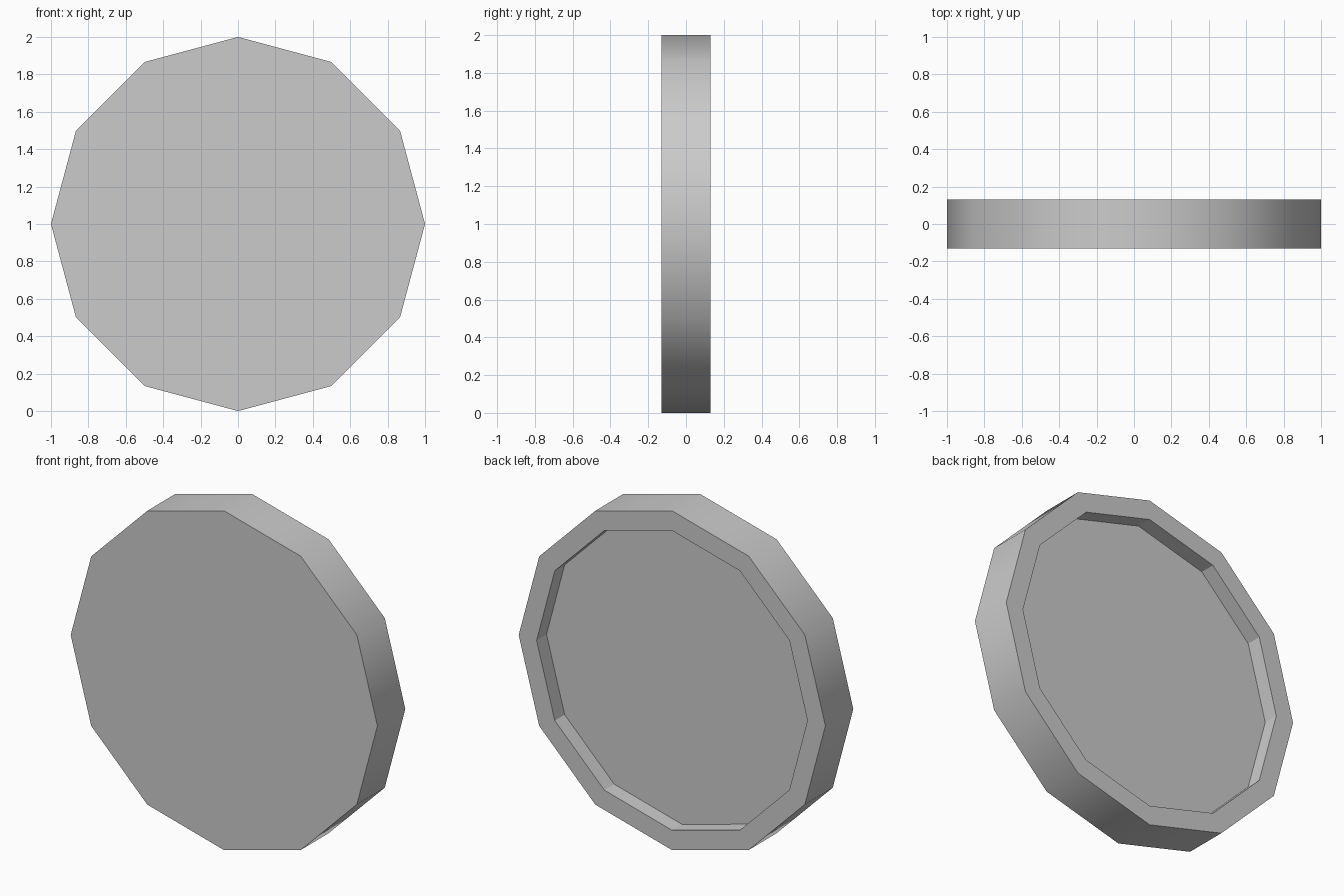
import bpy, bmesh
from math import sin, cos, tau

cube = bpy.data.objects.get("Cube")
if cube:
    bpy.data.objects.remove(cube, do_unlink=True)

SIDES = 12
RADIUS, INNER = 1.0, 0.883
HALF, RECESS = 0.13, 0.092

# Single plain grey
grey = bpy.data.materials.new("light grey")
grey.use_nodes = True
colour = (0.6, 0.6, 0.6, 1)
grey.diffuse_color = colour
grey.node_tree.nodes["Principled BSDF"].inputs["Base Color"].default_value = colour

bm = bmesh.new()


def ring(radius, y):
    return [bm.verts.new((radius * cos(tau * i / SIDES), y,
                          1 + radius * sin(tau * i / SIDES)))
            for i in range(SIDES)]


def bridge(a, b, smooth=False):
    for i in range(SIDES):
        j = (i + 1) % SIDES
        bm.faces.new((a[i], a[j], b[j], b[i])).smooth = smooth


# Front cap, outer wall, back rim, recess wall, recess floor
front = ring(RADIUS, -HALF)
back = ring(RADIUS, HALF)
lip = ring(INNER, HALF)
floor = ring(INNER, HALF - RECESS)
bm.faces.new(front)
bridge(front, back, smooth=True)
bridge(back, lip)
bridge(lip, floor)
bm.faces.new(floor)
bmesh.ops.recalc_face_normals(bm, faces=bm.faces)

# Keep the borders of the rounded wall crisp
for edge in bm.edges:
    edge.smooth = all(f.smooth for f in edge.link_faces)

mesh = bpy.data.meshes.new("recessed_disc")
bm.to_mesh(mesh)
bm.free()
mesh.materials.append(grey)
disc = bpy.data.objects.new("recessed_disc", mesh)
bpy.context.collection.objects.link(disc)
